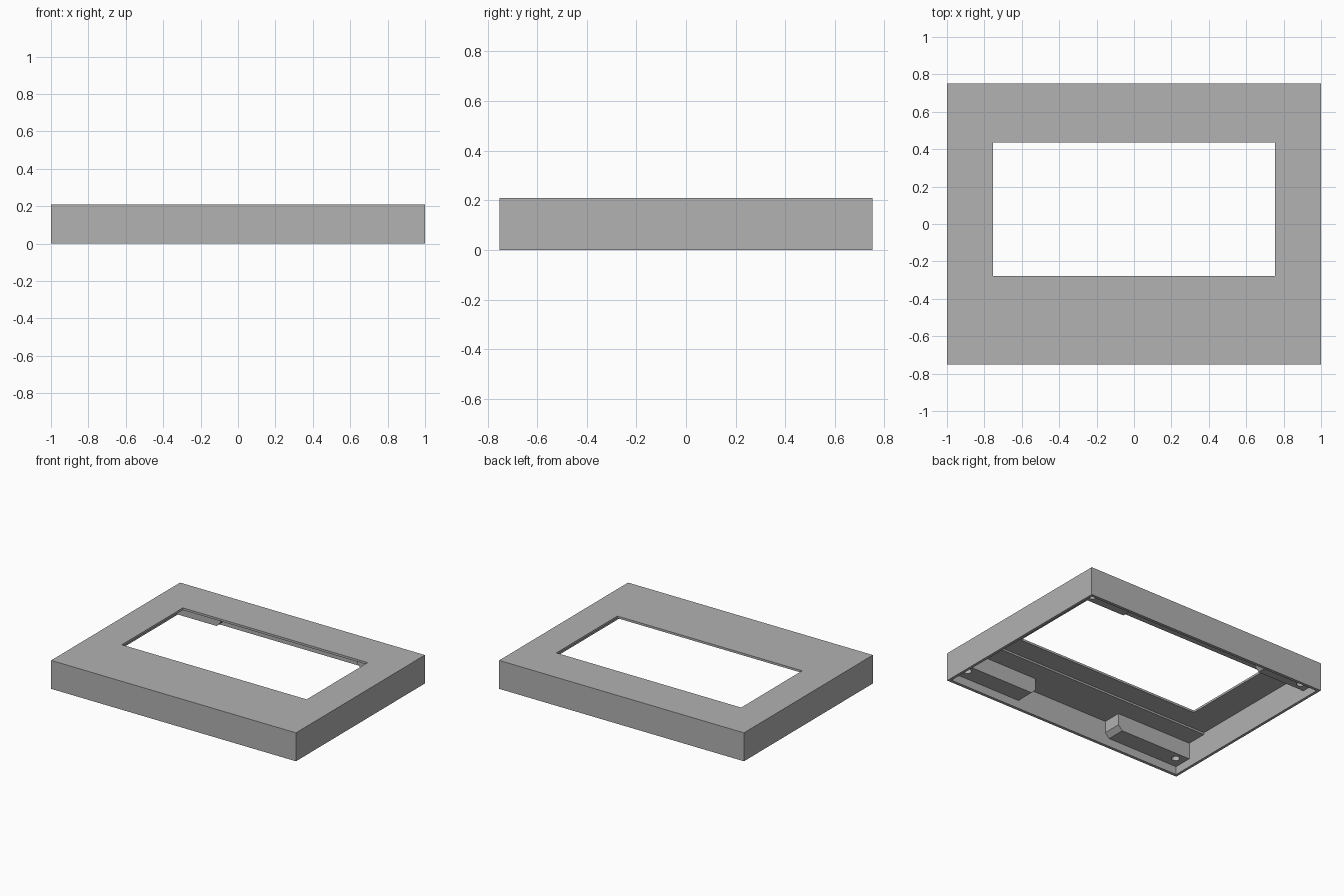
import bpy
import bmesh

old = bpy.data.objects.get("Cube")
if old:
    bpy.data.objects.remove(old, do_unlink=True)

grey = bpy.data.materials.new("plain grey")
grey.use_nodes = True
colour = (0.445, 0.445, 0.445, 1)
grey.diffuse_color = colour
grey.node_tree.nodes["Principled BSDF"].inputs["Base Color"].default_value = colour


def prism(name, outline, y0, y1):
    """Extrude an outline in x and z from y0 to y1."""
    bm = bmesh.new()
    face = bm.faces.new([bm.verts.new((x, y0, z)) for x, z in outline])
    new = bmesh.ops.extrude_face_region(bm, geom=[face])["geom"]
    for v in new:
        if isinstance(v, bmesh.types.BMVert):
            v.co.y = y1
    bmesh.ops.recalc_face_normals(bm, faces=bm.faces)
    mesh = bpy.data.meshes.new(name)
    bm.to_mesh(mesh)
    bm.free()
    mesh.materials.append(grey)
    obj = bpy.data.objects.new(name, mesh)
    bpy.context.collection.objects.link(obj)
    return obj


def box(name, x0, x1, y0, y1, z0, z1):
    return prism(name, [(x0, z0), (x1, z0), (x1, z1), (x0, z1)], y0, y1)


def cut(target, cutter):
    """Subtract the cutter, bake the result and remove the cutter."""
    mod = target.modifiers.new("cut", "BOOLEAN")
    mod.operation = "DIFFERENCE"
    mod.solver = "EXACT"
    mod.object = cutter
    cutter.hide_render = True
    bpy.context.view_layer.update()
    graph = bpy.context.evaluated_depsgraph_get()
    mesh = bpy.data.meshes.new_from_object(target.evaluated_get(graph))
    target.modifiers.clear()
    target.data = mesh
    bpy.data.objects.remove(cutter, do_unlink=True)


W, D, H = 1.0, 0.752, 0.21        # half width, half depth, height
IN_X, IN_Y = 0.98, 0.73           # inner faces of the walls
PLATE = 0.194                     # underside of the top plate
BOSS_Z, BOSS_Y, CHAMFER = 0.06, 0.593, 0.034

# Open-bottomed case with a window in its top
case = box("bezel_case", -W, W, -D, D, 0, H)
cut(case, box("cavity_cutter", -IN_X, IN_X, -IN_Y, IN_Y, -0.1, PLATE))
cut(case, box("window_cutter", -0.755, 0.755, -0.277, 0.435, 0.1, 0.3))

# Thicker ledge under the front of the plate
box("front_ledge", -IN_X - 0.01, IN_X + 0.01, -IN_Y - 0.01, -0.44, 0.18, PLATE + 0.005)

# Chamfered corner blocks with blind screw holes
for side, sx in (("right", -1), ("left", 1)):
    for end, sy, inner in (("front", -1, 0.362), ("back", 1, 0.557)):
        outline = [(IN_X + 0.01, BOSS_Z), (inner + CHAMFER, BOSS_Z),
                   (inner, BOSS_Z + CHAMFER), (inner, PLATE + 0.005),
                   (IN_X + 0.01, PLATE + 0.005)]
        block = prism(f"{end}_{side}_screw_block", [(sx * x, z) for x, z in outline],
                      sy * BOSS_Y, sy * (IN_Y + 0.01))
        bpy.ops.mesh.primitive_cylinder_add(
            vertices=24, radius=0.028, depth=0.2,
            location=(sx * 0.908, sy * 0.65, 0.07))
        drill = bpy.context.object
        drill.data.materials.append(grey)
        cut(block, drill)
